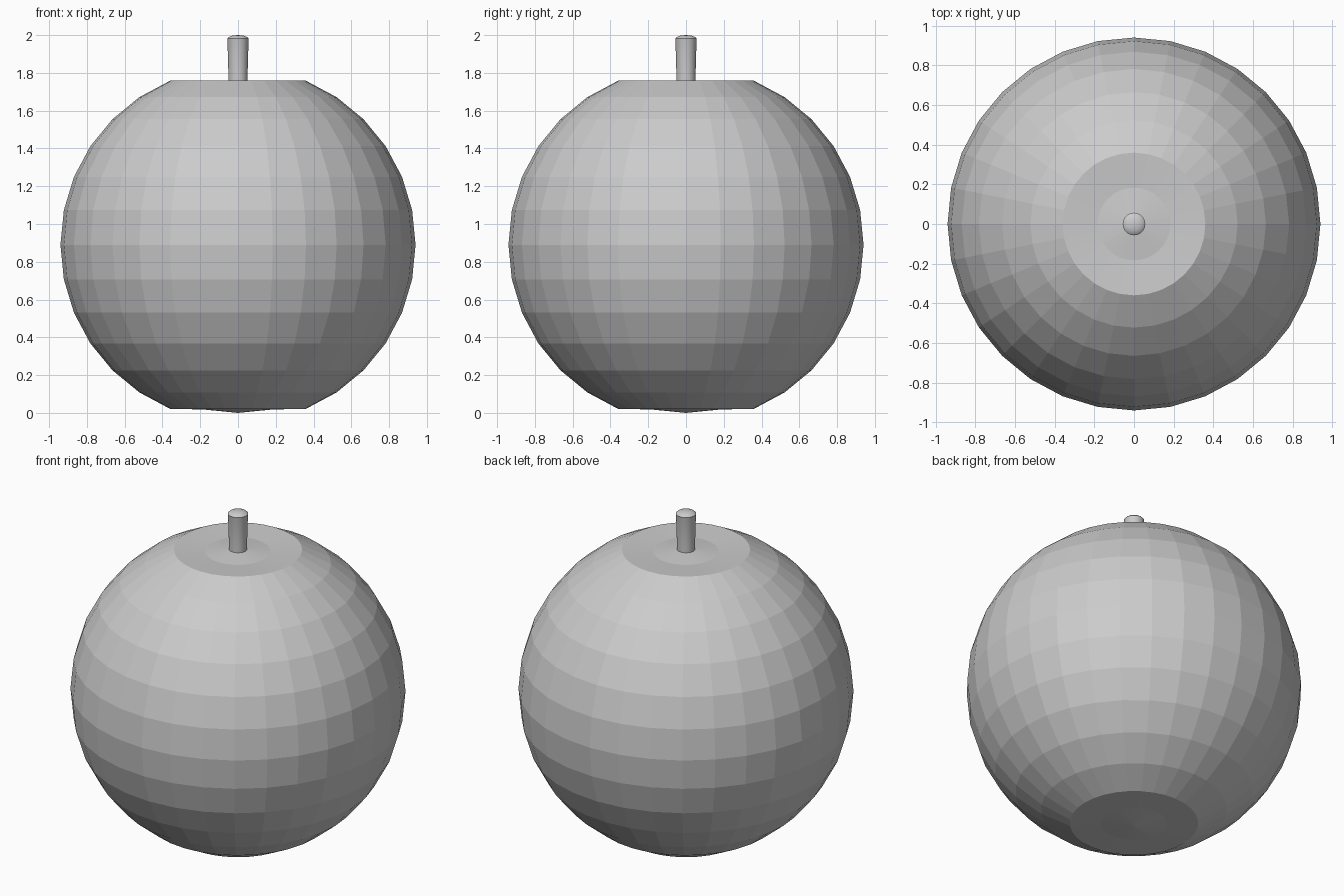
import bpy, bmesh, math

if "Cube" in bpy.data.objects:
    bpy.data.objects.remove(bpy.data.objects["Cube"])

R, CZ = 0.94, 0.89


def lathe(name, profile, segments, smooth=False):
    """Revolve (radius, z) points, pole to pole, around the z axis."""
    bm = bmesh.new()
    rings = []
    for r, z in profile:
        if r < 1e-5:
            rings.append([bm.verts.new((0, 0, z))] * segments)
        else:
            rings.append([bm.verts.new((r * math.cos(2 * math.pi * i / segments),
                                        r * math.sin(2 * math.pi * i / segments), z))
                          for i in range(segments)])
    for a, b in zip(rings, rings[1:]):
        for i in range(segments):
            j = (i + 1) % segments
            bm.faces.new(list(dict.fromkeys((a[i], a[j], b[j], b[i]))))
    bmesh.ops.recalc_face_normals(bm, faces=bm.faces[:])
    mesh = bpy.data.meshes.new(name)
    bm.to_mesh(mesh)
    bm.free()
    obj = bpy.data.objects.new(name, mesh)
    bpy.context.collection.objects.link(obj)
    if smooth:
        bpy.ops.object.select_all(action='DESELECT')
        obj.select_set(True)
        bpy.context.view_layer.objects.active = obj
        bpy.ops.object.shade_smooth_by_angle(angle=math.radians(40))
    return obj


# Fruit: faceted sphere with both poles pushed inwards
rings = []
for k in range(17):
    a = math.pi * k / 16
    z = CZ - R * math.cos(a)
    if k < 2:
        z += 0.05
    elif k > 14:
        z -= 0.064
    rings.append((R * math.sin(a), z))
lathe("fruit_body", rings, 32)

# Stalk: slightly flared, with a domed cap
lathe("stalk", [(0, 1.72), (0.05, 1.72), (0.051, 1.8), (0.056, 1.978),
                (0.057, 1.982), (0.048, 1.99), (0.03, 1.997), (0, 2.0)], 32, True)
